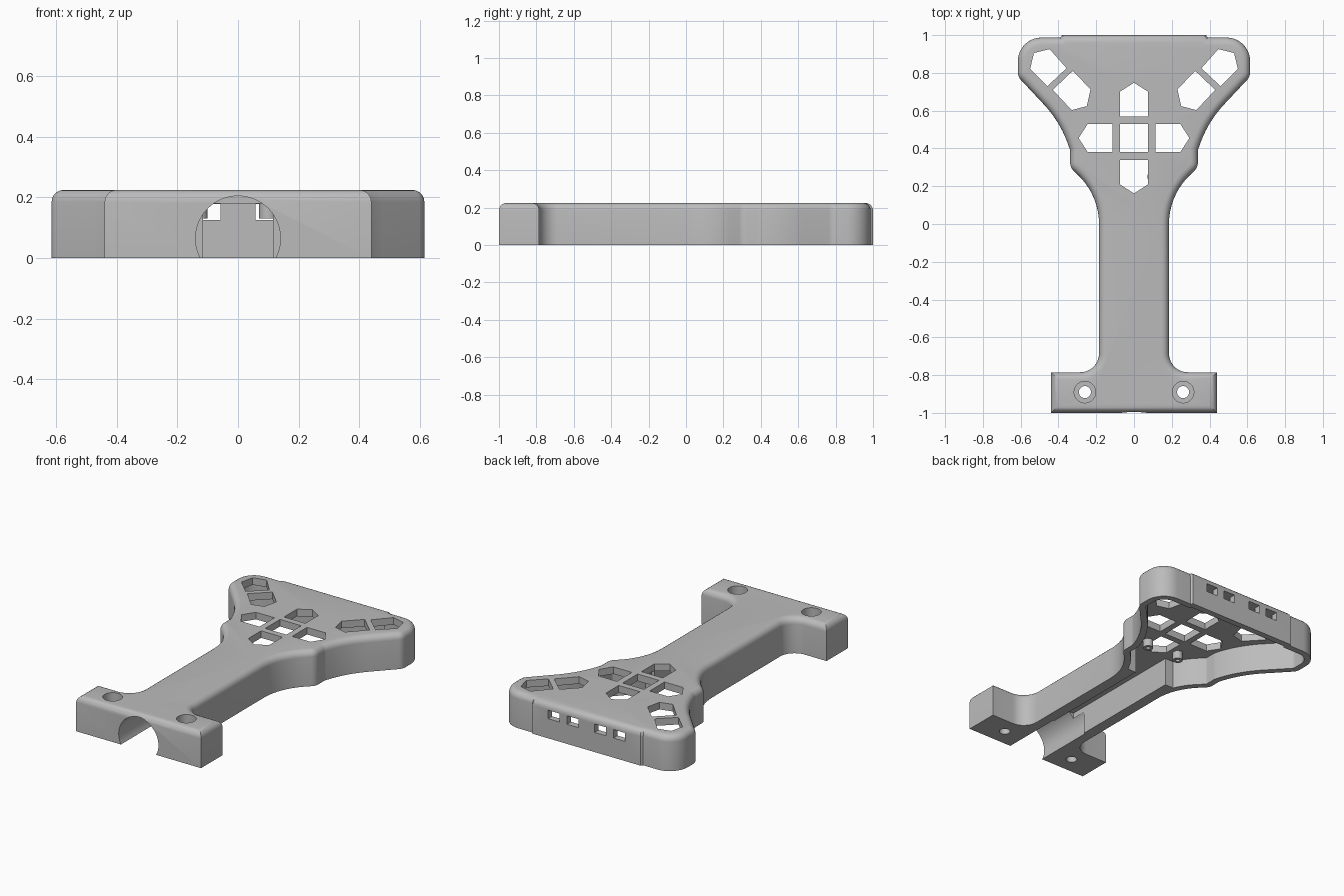
import bpy, bmesh, math
from mathutils import Vector

if "Cube" in bpy.data.objects:
    bpy.data.objects.remove(bpy.data.objects["Cube"])

HEIGHT, CEILING, WALL = 0.225, 0.18, 0.04

grey = bpy.data.materials.new("plain grey")
grey.use_nodes = True
grey.diffuse_color = (0.5, 0.5, 0.5, 1)
grey.node_tree.nodes["Principled BSDF"].inputs["Base Color"].default_value = (0.5, 0.5, 0.5, 1)


def fillet(corners, steps=10):
    """Round each inner corner (x, y, radius) of an open path."""
    pts = []
    for i, (x, y, r) in enumerate(corners):
        p = Vector((x, y))
        if r == 0 or i in (0, len(corners) - 1):
            pts.append(p)
            continue
        a = (Vector(corners[i - 1][:2]) - p).normalized()
        b = (Vector(corners[i + 1][:2]) - p).normalized()
        half = a.angle(b) / 2
        centre = p + (a + b).normalized() * r / math.sin(half)
        start = p + a * r / math.tan(half) - centre
        end = p + b * r / math.tan(half) - centre
        for k in range(steps + 1):
            d = start.lerp(end, k / steps)
            # slerp between the two tangent points
            t, ang = k / steps, start.angle(end)
            d = (start * math.sin((1 - t) * ang) + end * math.sin(t * ang)) / math.sin(ang)
            pts.append(centre + d)
    return pts


def inset(path, dist):
    """Shift an open path to its left, mitring the corners."""
    out = []
    for i in range(1, len(path) - 1):
        d1 = (path[i] - path[i - 1]).normalized()
        d2 = (path[i + 1] - path[i]).normalized()
        n1, n2 = Vector((-d1.y, d1.x)), Vector((-d2.y, d2.x))
        out.append(path[i] + (n1 + n2) * dist / (1 + n1.dot(n2)))
    return out


def mirrored(half):
    return list(half) + [Vector((-p[0], p[1])) for p in reversed(half)]


def prism(name, pts, z0, z1, rim=0):
    """Extrude an outline upwards, optionally rounding the top rim."""
    bm = bmesh.new()
    face = bm.faces.new([bm.verts.new((p[0], p[1], z0)) for p in pts])
    top = bmesh.ops.extrude_face_region(bm, geom=[face])["geom"]
    verts = [g for g in top if isinstance(g, bmesh.types.BMVert)]
    bmesh.ops.translate(bm, verts=verts, vec=(0, 0, z1 - z0))
    bmesh.ops.recalc_face_normals(bm, faces=bm.faces)
    if rim:
        edges = [e for e in bm.edges if all(v.co.z > z1 - 1e-4 for v in e.verts)]
        bmesh.ops.bevel(bm, geom=edges, offset=rim, segments=5, profile=0.5,
                        affect='EDGES', clamp_overlap=False)
        bmesh.ops.recalc_face_normals(bm, faces=bm.faces)
    mesh = bpy.data.meshes.new(name)
    bm.to_mesh(mesh)
    bm.free()
    mesh.materials.append(grey)
    obj = bpy.data.objects.new(name, mesh)
    bpy.context.collection.objects.link(obj)
    return obj


def box(x0, x1, y0, y1, z0, z1):
    return prism("cutter", [(x0, y0), (x1, y0), (x1, y1), (x0, y1)], z0, z1)


def circle(x, y, r, n=32):
    return [(x + r * math.cos(k * math.tau / n), y + r * math.sin(k * math.tau / n))
            for k in range(n)]


def cut(obj, cutter):
    cutter.hide_render = True
    mod = obj.modifiers.new("cut", 'BOOLEAN')
    mod.operation, mod.solver, mod.object = 'DIFFERENCE', 'EXACT', cutter
    bpy.context.view_layer.objects.active = obj
    bpy.ops.object.modifier_apply(modifier=mod.name)
    bpy.data.objects.remove(cutter)


def smooth(obj):
    bpy.ops.object.select_all(action='DESELECT')
    obj.select_set(True)
    bpy.context.view_layer.objects.active = obj
    bpy.ops.object.shade_smooth_by_angle(angle=math.radians(30))


# Body: foot bar, narrow shaft and flared head
half = fillet([(0.44, -1, 0), (0.44, -0.785, 0), (0.185, -0.785, 0.1),
               (0.185, 0.15, 0.36), (0.338, 0.30, 0.06), (0.338, 0.39, 0.06),
               (0.39, 0.54, 0.6), (0.615, 0.78, 0.06), (0.615, 0.987, 0.125),
               (0.39, 0.987, 0), (0.38, 1, 0)])
body = prism("body", mirrored(half), 0, HEIGHT, rim=0.04)

# Hollow underside of the head and the shaft
head_room = [p for p in inset(half + [Vector((0, 1))], WALL) if p.y > 0.13]
cut(body, prism("cutter", mirrored(head_room), -0.1, CEILING))
cut(body, box(-0.115, 0.115, -0.7, 0.4, -0.1, CEILING))

# Round groove through the foot
groove = prism("cutter", circle(0, 0, 0.14, 64), 0, 0.6)
for v in groove.data.vertices:
    x, y, z = v.co
    v.co = (x, z - 1.2, y + 0.065)
bm = bmesh.new()
bm.from_mesh(groove.data)
bmesh.ops.recalc_face_normals(bm, faces=bm.faces)
bm.to_mesh(groove.data)
bm.free()
cut(body, groove)

# Cross of openings in the head plate
CY, W = 0.455, 0.075
cut(body, box(-W, W, CY - W, CY + W, 0.1, 0.3))
for k in range(4):
    c, s = round(math.cos(k * math.pi / 2)), round(math.sin(k * math.pi / 2))
    shape = [(0.115, -W), (0.245, -W), (0.293, 0), (0.245, W), (0.115, W)]
    cut(body, prism("cutter", [(u * c - v * s, CY + u * s + v * c) for u, v in shape], 0.1, 0.3))

# Slanted openings in the lobes, screw holes and back slots, on both sides
outer = [(0.55, 0.82), (0.53, 0.905), (0.447, 0.926), (0.357, 0.825), (0.458, 0.73)]
inner = [(0.43, 0.71), (0.325, 0.81), (0.23, 0.714), (0.25, 0.624), (0.33, 0.603)]
for s in (1, -1):
    for shape in (outer, inner):
        cut(body, prism("cutter", [(s * x, y) for x, y in shape], 0.1, 0.3))
    cut(body, prism("cutter", circle(s * 0.26, -0.89, 0.032), -0.1, 0.3))
    cut(body, prism("cutter", circle(s * 0.26, -0.89, 0.057), 0.125, 0.3))
    for x in (0.097, 0.23):
        cut(body, box(s * x - 0.04, s * x + 0.04, 0.9, 1.1, 0.125, CEILING - 0.001))
smooth(body)

# Screw posts hanging under the head plate
for name, x in (("left_post", 0.10), ("right_post", -0.13)):
    post = prism(name, circle(x, 0.25, 0.03, 24), 0.13, CEILING + 0.005)
    cut(post, prism("cutter", circle(x, 0.25, 0.013, 16), 0.1, CEILING - 0.005))
    smooth(post)
